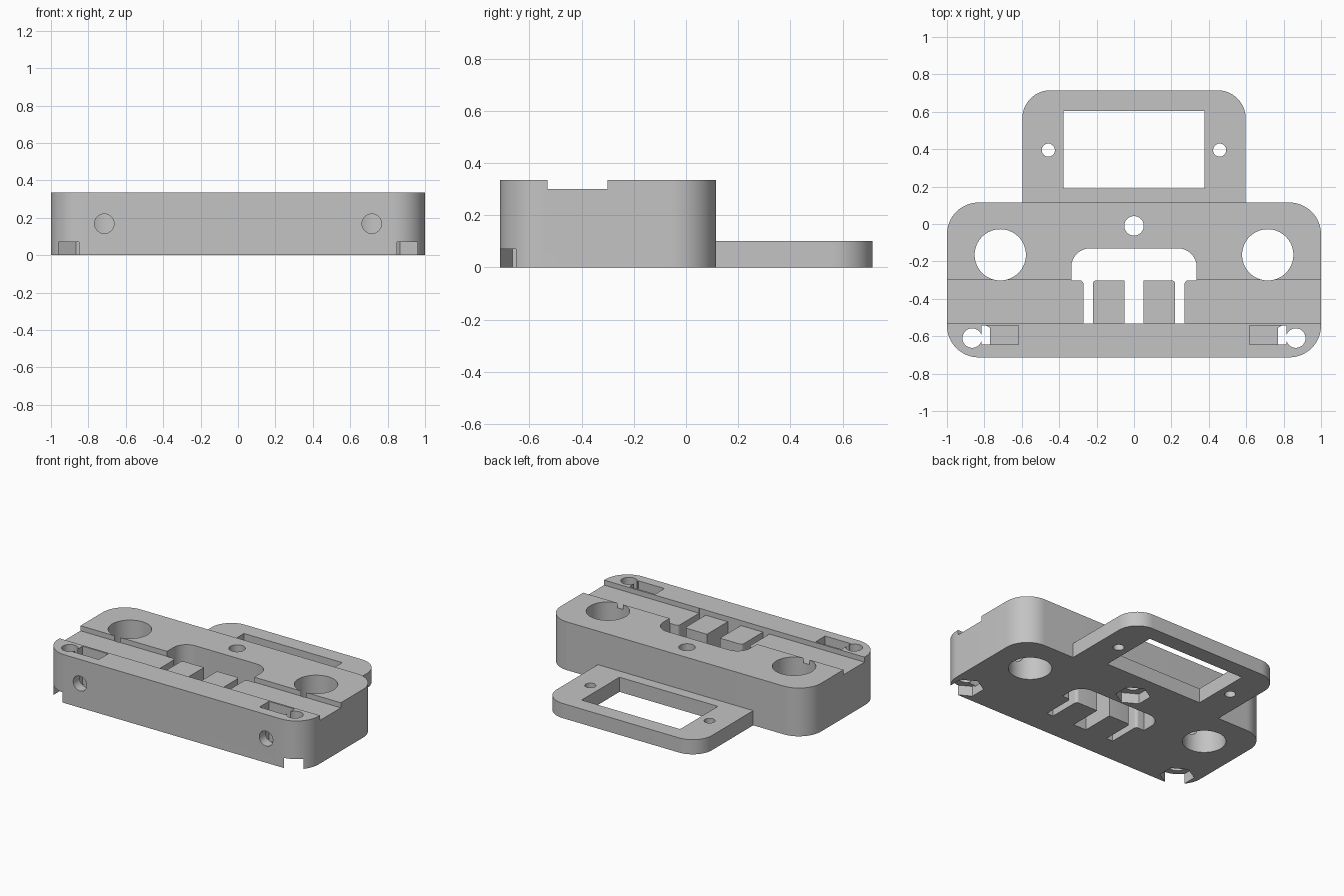
import bpy, bmesh, math
from mathutils import Vector

if "Cube" in bpy.data.objects:
    bpy.data.objects.remove(bpy.data.objects["Cube"])

H = 0.335          # body height
FLOOR = 0.30       # channel floor height
BACK = 0.115       # rear face of the body

grey = bpy.data.materials.new("plain_grey")
grey.diffuse_color = (0.55, 0.55, 0.55, 1)
grey.use_nodes = True
grey.node_tree.nodes["Principled BSDF"].inputs["Base Color"].default_value = grey.diffuse_color


def outline(corners):
    """Round each (x, y, radius) corner of a closed outline."""
    pts = []
    for i, (x, y, r) in enumerate(corners):
        p = Vector((x, y))
        if r == 0:
            pts.append(p)
            continue
        a = (Vector(corners[i - 1][:2]) - p).normalized()
        b = (Vector(corners[(i + 1) % len(corners)][:2]) - p).normalized()
        c = p + (a + b) * r
        n = 16 if r > 0.05 else 5
        for k in range(n + 1):
            t = k / n * math.pi / 2
            pts.append(c - b * r * math.cos(t) - a * r * math.sin(t))
    return pts


def rect(x0, x1, y0, y1, r_front=0, r_back=0):
    return outline([(x0, y0, r_front), (x1, y0, r_front),
                    (x1, y1, r_back), (x0, y1, r_back)])


def circle(x, y, r, n=48, start=0.0):
    return [Vector((x + r * math.cos(start + k * math.tau / n),
                    y + r * math.sin(start + k * math.tau / n))) for k in range(n)]


def hexagon(x, y):
    return circle(x, y, 0.11, 6, math.pi / 2)


def prism(name, pts, z0, z1):
    bm = bmesh.new()
    f = bm.faces.new([bm.verts.new((p.x, p.y, z0)) for p in pts])
    top = bmesh.ops.extrude_face_region(bm, geom=[f])["geom"]
    bmesh.ops.translate(bm, vec=(0, 0, z1 - z0),
                        verts=[v for v in top if isinstance(v, bmesh.types.BMVert)])
    bmesh.ops.recalc_face_normals(bm, faces=bm.faces)
    me = bpy.data.meshes.new(name)
    bm.to_mesh(me)
    bm.free()
    me.materials.append(grey)
    ob = bpy.data.objects.new(name, me)
    bpy.context.collection.objects.link(ob)
    return ob


def select(ob):
    bpy.ops.object.select_all(action='DESELECT')
    ob.select_set(True)
    bpy.context.view_layer.objects.active = ob


def cut(ob, cutter):
    """Subtract the cutter and throw it away."""
    m = ob.modifiers.new("cut", 'BOOLEAN')
    m.operation, m.solver, m.object = 'DIFFERENCE', 'EXACT', cutter
    select(ob)
    bpy.ops.object.modifier_apply(modifier=m.name)
    bpy.data.objects.remove(cutter)


def drill(ob, pts, z0=-0.1, z1=0.5):
    cut(ob, prism("cutter", pts, z0, z1))


# main block with rounded vertical corners
body = prism("body", rect(-1, 1, -0.713, BACK, 0.17, 0.17), 0, H)

# long shallow channel across the top
drill(body, rect(-1.2, 1.2, -0.53, -0.30), FLOOR, 0.5)

# central opening with two tabs standing in it
half = [(0.05, -0.531, 0), (0.05, -0.301, 0), (0.22, -0.301, 0.02),
        (0.22, -0.531, 0), (0.27, -0.531, 0), (0.27, -0.301, 0.02),
        (0.335, -0.301, 0), (0.335, -0.13, 0.1)]
drill(body, outline(half + [(-x, y, r) for x, y, r in reversed(half)]))

# centre bolt hole and its nut pocket underneath
drill(body, circle(0, -0.01, 0.052))
drill(body, hexagon(0, -0.01), -0.1, 0.07)

for s in (-1, 1):
    # large rod hole
    drill(body, circle(s * 0.715, -0.165, 0.137, 64))
    # corner bolt hole with nut pocket breaking out of the corner
    drill(body, circle(s * 0.865, -0.61, 0.052))
    drill(body, hexagon(s * 0.865, -0.61), -0.1, 0.07)
    # clamping nut slot from the top
    x0, x1 = sorted((s * 0.617, s * 0.815))
    drill(body, rect(x0, x1, -0.645, -0.543), 0.06, 0.5)
    # clamping screw hole from the front into the rod hole
    screw = prism("cutter", circle(0, 0, 0.052, 32), 0, 0.64)
    screw.rotation_euler.x = -math.pi / 2
    screw.location = (s * 0.715, -0.83, 0.168)
    bpy.context.view_layer.update()
    cut(body, screw)

# thin rear frame with a window and two mounting holes
frame = prism("rear_frame", rect(-0.597, 0.597, BACK - 0.005, 0.715, 0, 0.15), 0, 0.102)
drill(frame, rect(-0.378, 0.378, 0.19, 0.605))
for s in (-1, 1):
    drill(frame, circle(s * 0.458, 0.395, 0.035, 32))

for ob in (body, frame):
    select(ob)
    bpy.ops.object.shade_smooth_by_angle(angle=math.radians(30))
